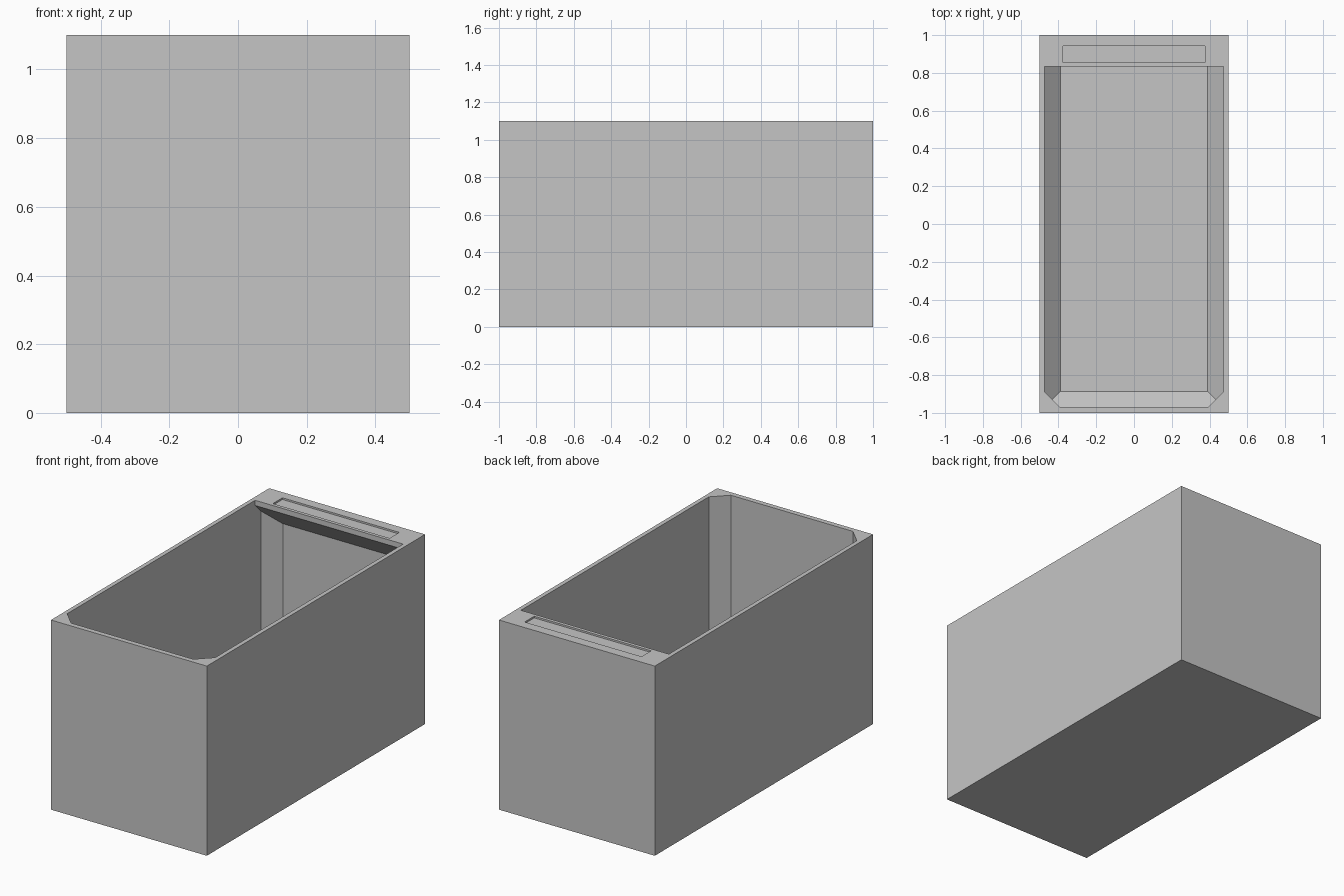
import bpy
import bmesh
from mathutils import Vector

cube = bpy.data.objects.get("Cube")
if cube:
    bpy.data.objects.remove(cube, do_unlink=True)

grey = bpy.data.materials.new("plain_grey")
grey.use_nodes = True
color = (0.56, 0.56, 0.56, 1)
grey.diffuse_color = color
grey.node_tree.nodes["Principled BSDF"].inputs["Base Color"].default_value = color


def block(low, high):
    """Axis-aligned box as a bmesh."""
    bm = bmesh.new()
    bmesh.ops.create_cube(bm, size=1)
    low, high = Vector(low), Vector(high)
    for v in bm.verts:
        v.co = (low + high) / 2 + v.co * (high - low)
    return bm


def slice_off(bm, normal, distance):
    """Remove everything beyond a plane and close the cut."""
    normal = Vector(normal)
    cut = bmesh.ops.bisect_plane(
        bm, geom=bm.verts[:] + bm.edges[:] + bm.faces[:], dist=1e-5,
        plane_co=normal * distance / normal.length_squared,
        plane_no=normal, clear_outer=True)
    edges = [e for e in cut["geom_cut"] if isinstance(e, bmesh.types.BMEdge)]
    bmesh.ops.contextual_create(bm, geom=edges)


def finish(bm, name):
    bmesh.ops.recalc_face_normals(bm, faces=bm.faces)
    mesh = bpy.data.meshes.new(name)
    bm.to_mesh(mesh)
    bm.free()
    mesh.materials.append(grey)
    obj = bpy.data.objects.new(name, mesh)
    bpy.context.collection.objects.link(obj)
    return obj


def carve(target, cutter):
    cutter.hide_render = True
    mod = target.modifiers.new("carve", "BOOLEAN")
    mod.operation = "DIFFERENCE"
    mod.solver = "EXACT"
    mod.object = cutter
    bpy.context.view_layer.objects.active = target
    bpy.ops.object.modifier_apply(modifier=mod.name)
    bpy.data.objects.remove(cutter, do_unlink=True)


# Outer tub body
tub = finish(block((-0.5, -1, 0), (0.5, 1, 1.1)), "tub_body")

# Basin: chamfered upright corners, chamfered floor edges, undercut back ledge
floor, lip = 0.03, 1.07
basin = block((-0.475, -0.97, floor), (0.475, 0.97, lip))
for sx in (-1, 1):
    for sy in (-1, 1):
        slice_off(basin, (sx, sy, 0), 1.362)
for s in (-1, 1):
    slice_off(basin, (s, 0, -1), 0.36)
    slice_off(basin, (0, s, -1), 0.857)
slice_off(basin, (0, 1, 1), 0.835 + lip)

# Extend the opening straight up through the rim
top = max(basin.faces, key=lambda f: f.calc_center_median().z)
raised = bmesh.ops.extrude_face_region(basin, geom=[top])
for v in raised["geom"]:
    if isinstance(v, bmesh.types.BMVert):
        v.co.z += 0.1
if top.is_valid:
    bmesh.ops.delete(basin, geom=[top], context="FACES_ONLY")
carve(tub, finish(basin, "basin_cutter"))

# Shallow tray sunk into the back ledge
carve(tub, finish(block((-0.375, 0.855, 1.09), (0.375, 0.943, 1.2)), "tray_cutter"))
